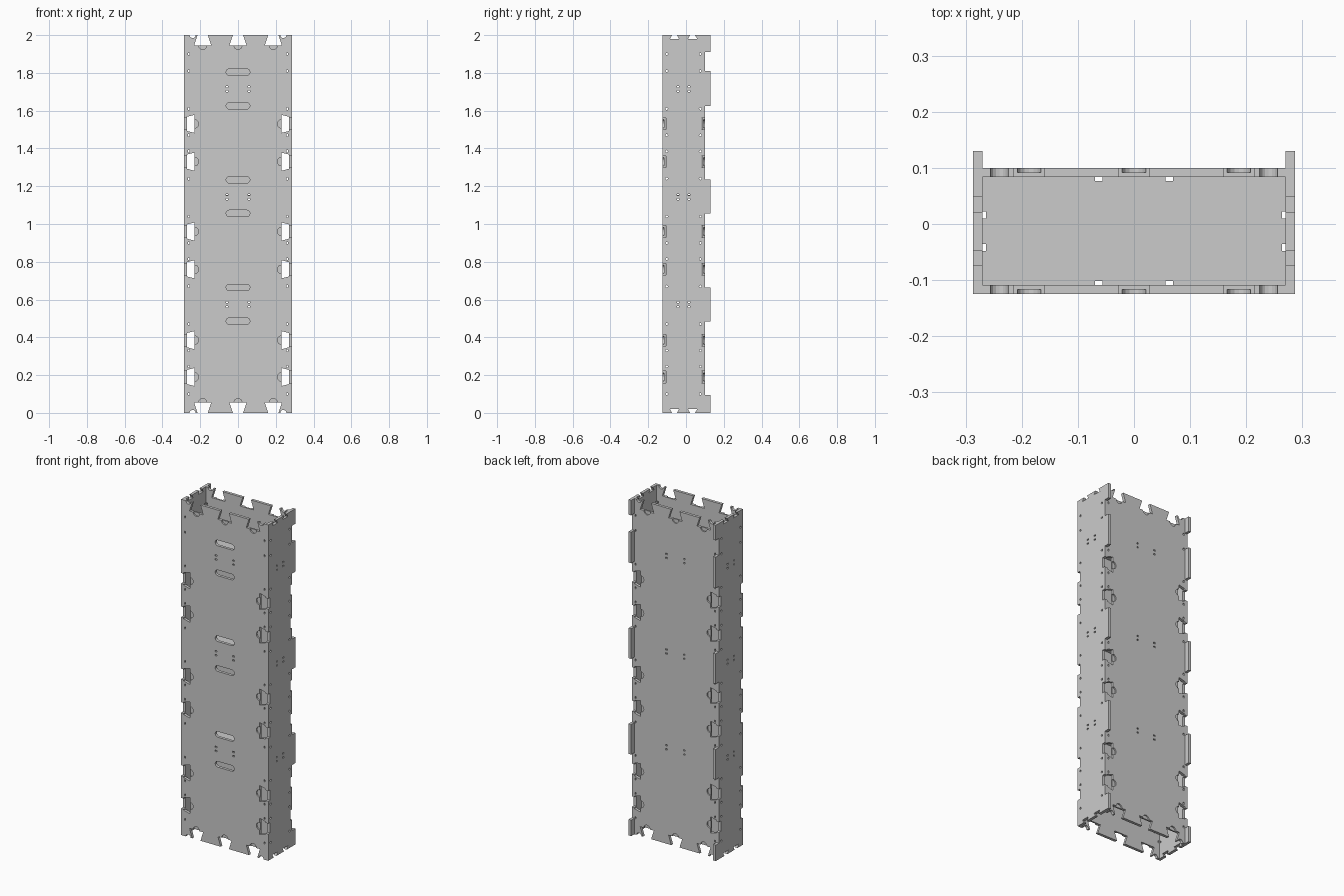
import bpy, bmesh
from math import sin, cos, pi
from mathutils import Vector

if "Cube" in bpy.data.objects:
    bpy.data.objects.remove(bpy.data.objects["Cube"])

T = 0.0166                      # board thickness
X0, X1 = 0.27, 0.287            # side board inner / outer
YF, YB = -0.125, 0.10           # front and back outer faces
LEVELS = [0.574, 1.144, 1.714]  # shelf heights
NOTCH_Z = [0.19, 0.385, 0.76, 0.96, 1.33, 1.53]
TIE_Z = [0.10, 1.90] + [b + 0.57 * k for k in range(3) for b in (0.245, 0.33, 0.47, 0.67)]

# mappings from flat board coordinates (u, v, depth) to the world
FACE_Y = lambda u, v, w: Vector((u, w, v))
FACE_X = lambda u, v, w: Vector((w, u, v))
FACE_Z = lambda u, v, w: Vector((u, v, w))


def rect(u0, v0, u1, v1):
    return [(u0, v0), (u1, v0), (u1, v1), (u0, v1)]


def block(u, v, hu, hv):
    return rect(u - hu, v - hv, u + hu, v + hv)


def disc(u, v, r, n=16):
    return [(u + r * cos(2 * pi * i / n), v + r * sin(2 * pi * i / n)) for i in range(n)]


def pill(u, v, half, r, n=8):
    right = [(u + half - r + r * sin(pi * i / n), v - r * cos(pi * i / n)) for i in range(n + 1)]
    return right + [(2 * u - a, 2 * v - b) for a, b in right]


def prisms(name, shapes, w0, w1, axis):
    """One mesh holding a straight prism for every flat shape."""
    bm = bmesh.new()
    for pts in shapes:
        lo = [bm.verts.new(axis(u, v, w0)) for u, v in pts]
        hi = [bm.verts.new(axis(u, v, w1)) for u, v in pts]
        bm.faces.new(lo)
        bm.faces.new(hi)
        for i in range(len(pts)):
            j = (i + 1) % len(pts)
            bm.faces.new((lo[i], lo[j], hi[j], hi[i]))
    bmesh.ops.recalc_face_normals(bm, faces=bm.faces)
    me = bpy.data.meshes.new(name)
    bm.to_mesh(me)
    bm.free()
    ob = bpy.data.objects.new(name, me)
    bpy.context.collection.objects.link(ob)
    return ob


def cut(ob, shapes, w0, w1, axis):
    """Subtract prisms from a board and discard the cutter."""
    cutter = prisms("cutter", shapes, w0, w1, axis)
    cutter.hide_render = True
    mod = ob.modifiers.new("cut", 'BOOLEAN')
    mod.operation, mod.solver, mod.object = 'DIFFERENCE', 'EXACT', cutter
    bpy.context.view_layer.objects.active = ob
    bpy.ops.object.modifier_apply(modifier=mod.name)
    bpy.data.objects.remove(cutter)


# Front and back boards with dovetail notches, tie holes and half-depth pockets
def wide_board(name, w0, w1, outer, handles):
    ob = prisms(name, [rect(-X0, 0, X0, 2)], w0, w1, FACE_Y)
    holes, pockets = [], []
    for s in (-1, 1):
        for z in NOTCH_Z:
            holes.append([(s * 0.23, z - 0.048), (s * 0.23, z + 0.048),
                          (s * 0.30, z + 0.03), (s * 0.30, z - 0.03)])
            pockets.append(disc(s * 0.23, z, 0.022))
        holes += [block(s * 0.262, z, 0.004, 0.006) for z in TIE_Z]
        holes += [block(s * 0.058, z + d, 0.006, 0.004) for z in LEVELS for d in (-0.012, 0.012)]
        holes += [disc(s * 0.24, z, 0.016) for z in (0, 2)]
    for end, inward in ((0, 1), (2, -1)):
        for x in (-0.187, 0, 0.187):
            a, b = end + inward * 0.055, end - inward * 0.01
            holes.append([(x - 0.045, a), (x + 0.045, a), (x + 0.024, b), (x - 0.024, b)])
            pockets.append(disc(x, a, 0.021))
    if handles:
        holes += [pill(0, z + d, 0.063, 0.017) for z in LEVELS for d in (-0.088, 0.09)]
    cut(ob, holes, w0 - 0.02, w1 + 0.02, FACE_Y)
    cut(ob, pockets, outer - 0.008, outer + 0.008, FACE_Y)


wide_board("front_board", YF, YF + T, YF, True)
wide_board("back_board", YB - T, YB, YB, False)


# Side boards with tabs standing out behind the back board
def side_board(name, s):
    w0, w1 = sorted((s * X0, s * X1))
    ob = prisms(name, [rect(YF, 0, 0.13, 2)], w0, w1, FACE_X)
    gaps = [(0.095, 0.485), (0.665, 1.055), (1.235, 1.625), (1.81, 1.91)]
    holes = [rect(YB, a, 0.16, b) for a, b in gaps]
    holes += [disc(y, z, 0.006, 12) for y in (-0.102, 0.076) for z in TIE_Z]
    holes += [block(y, z + d, 0.006, 0.004) for y in (-0.042, 0.016)
              for z in LEVELS for d in (-0.012, 0.012)]
    for end, inward in ((0, 1), (2, -1)):
        for y in (-0.061, 0.035):
            a, b = end + inward * 0.02, end - inward * 0.01
            holes.append([(y - 0.024, a), (y + 0.024, a), (y + 0.008, b), (y - 0.008, b)])
    cut(ob, holes, w0 - 0.02, w1 + 0.02, FACE_X)
    corners = [block(y, z, 0.02, 0.031) for y in (YF - 0.002, YB + 0.002) for z in NOTCH_Z]
    cut(ob, corners, w0 - 0.02, w1 + 0.02, FACE_X)


side_board("left_board", -1)
side_board("right_board", 1)

# Inner shelves with small notches for the ties
for i, z in enumerate(LEVELS):
    shelf = prisms(f"shelf_{i + 1}", [rect(-X0, YF + T, X0, YB - T)], z - T / 2, z + T / 2, FACE_Z)
    slots = [block(x, y, 0.0065, 0.007) for x in (-0.063, 0.063) for y in (YF + T, YB - T)]
    slots += [block(x, y, 0.006, 0.0065) for x in (-X0, X0) for y in (-0.042, 0.016)]
    cut(shelf, slots, z - 0.02, z + 0.02, FACE_Z)
